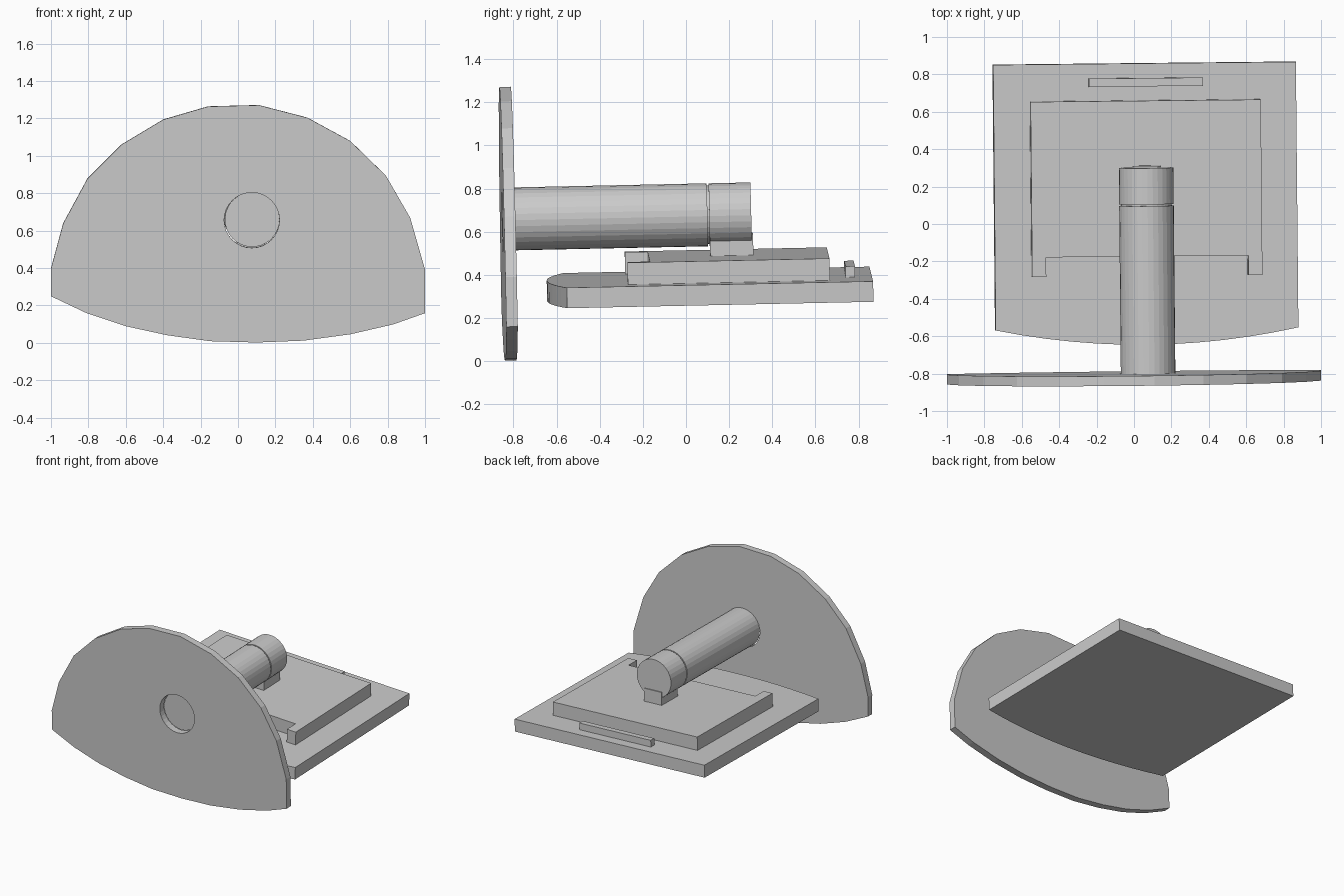
import bpy, bmesh, math
from mathutils import Matrix, Euler, Vector

if "Cube" in bpy.data.objects:
    bpy.data.objects.remove(bpy.data.objects["Cube"])

# Body frame has a slight pitch, roll and yaw; the plate outline already contains the roll
BODY = Matrix.Translation((0.061, 0.15, 0.34)) @ Euler((0.021, 0.042, 0.0105)).to_matrix().to_4x4()
PLATE = Matrix.Translation((0, -0.787, 0)) @ Euler((0.02, 0, 0.0105)).to_matrix().to_4x4()


def finish(name, bm, frame):
    bmesh.ops.recalc_face_normals(bm, faces=bm.faces)
    me = bpy.data.meshes.new(name)
    bm.to_mesh(me)
    bm.free()
    ob = bpy.data.objects.new(name, me)
    ob.matrix_world = frame
    bpy.context.collection.objects.link(ob)
    return ob


def prism(name, points, offset, frame):
    bm = bmesh.new()
    face = bm.faces.new([bm.verts.new(p) for p in points])
    ext = bmesh.ops.extrude_face_region(bm, geom=[face])
    bmesh.ops.translate(bm, vec=Vector(offset),
                        verts=[v for v in ext["geom"] if isinstance(v, bmesh.types.BMVert)])
    return finish(name, bm, frame)


def slab(name, outline, z0, z1):
    return prism(name, [(x, y, z0) for x, y in outline], (0, 0, z1 - z0), BODY)


def box(name, x0, x1, y0, y1, z0, z1):
    return slab(name, [(x0, y0), (x1, y0), (x1, y1), (x0, y1)], z0, z1)


def rod(name, x, z, r, y0, y1, frame):
    bm = bmesh.new()
    m = Matrix.Translation((x, (y0 + y1) / 2, z)) @ Matrix.Rotation(math.pi / 2, 4, 'X')
    bmesh.ops.create_cone(bm, cap_ends=True, segments=32, radius1=r, radius2=r,
                          depth=y1 - y0, matrix=m)
    return finish(name, bm, frame)


# Upright fan-shaped front plate with a round hole
outline = [(-1, .25), (-1, .40), (-.935, .64), (-.805, .88), (-.625, 1.06), (-.40, 1.195),
           (-.16, 1.265), (.11, 1.272), (.37, 1.205), (.60, 1.08), (.79, .895),
           (.92, .67), (1, .39), (1, .16), (.83, .10), (.60, .047), (.35, .013),
           (.1, .003), (-.15, .01), (-.38, .042), (-.60, .09), (-.81, .16)]
plate = prism("front_plate", [(x, 0, z) for x, z in outline], (0, -.053, 0), PLATE)
cutter = rod("hole_cutter", .073, .657, .148, -.2, .2, PLATE)
cutter.hide_render = True
mod = plate.modifiers.new("hole", 'BOOLEAN')
mod.object = cutter
mod.solver = 'EXACT'
bpy.context.view_layer.objects.active = plate
bpy.ops.object.modifier_apply(modifier=mod.name)
bpy.data.objects.remove(cutter)

# Base board with a bowed front edge
bow = [(.81 * t, -.795 + .085 * t * t) for t in [i / 6 for i in range(-6, 7)]]
slab("base_board", bow + [(.81, .71), (-.81, .71)], -.046, .049)

# Raised deck with two forward prongs
half = [(.541, -.32), (.541, -.425), (.616, -.425), (.616, .512)]
slab("raised_deck", half + [(-x, y) for x, y in reversed(half)], .045, .151)

# Rear bar, support post
box("rear_bar", -.30, .31, .588, .632, .045, .10)
box("support_post", -.075, .075, -.035, .165, .148, .25)

# Horizontal shaft, narrow neck and rear head
rod("shaft", -.009, .339, .146, -.947, -.045, BODY)
rod("shaft_neck", -.009, .339, .135, -.06, -.02, BODY)
rod("shaft_head", -.009, .339, .146, -.036, .158, BODY)
